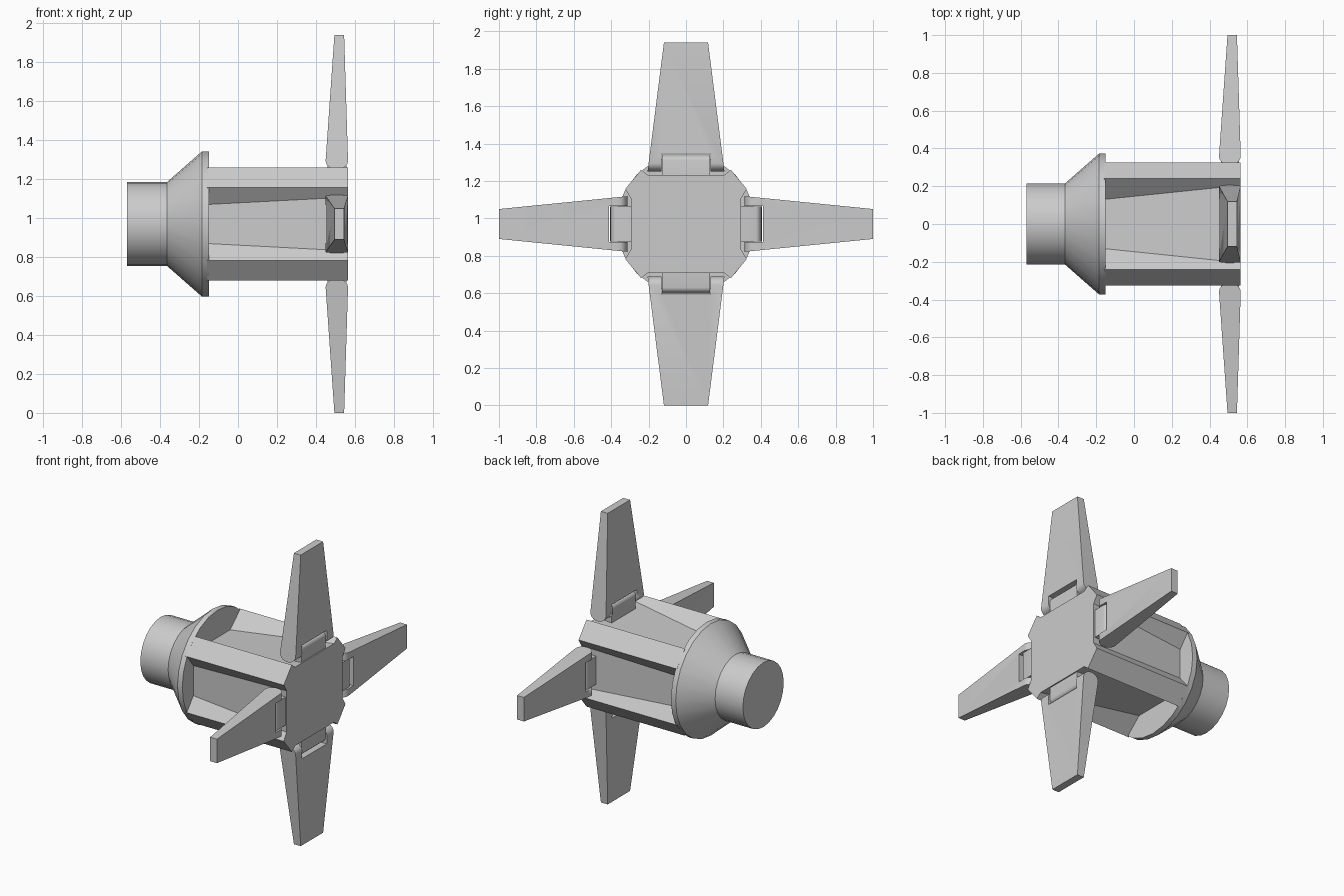
import bpy, bmesh, math
from mathutils import Vector

if "Cube" in bpy.data.objects:
    bpy.data.objects.remove(bpy.data.objects["Cube"])

AXIS_Z = 0.97
grey = bpy.data.materials.new("light_grey")
grey.diffuse_color = (0.6, 0.6, 0.6, 1)
grey.use_nodes = True
grey.node_tree.nodes["Principled BSDF"].inputs["Base Color"].default_value = grey.diffuse_color


def add_object(name, rings, angle=30):
    """Skin a closed solid through matching rings of points."""
    bm = bmesh.new()
    loops = [[bm.verts.new(p) for p in ring] for ring in rings]
    n = len(loops[0])
    for a, b in zip(loops, loops[1:]):
        for i in range(n):
            j = (i + 1) % n
            bm.faces.new((a[i], a[j], b[j], b[i]))
    bm.faces.new(loops[0])
    bm.faces.new(loops[-1])
    bmesh.ops.recalc_face_normals(bm, faces=bm.faces)
    me = bpy.data.meshes.new(name)
    bm.to_mesh(me)
    bm.free()
    ob = bpy.data.objects.new(name, me)
    bpy.context.collection.objects.link(ob)
    me.materials.append(grey)
    bpy.ops.object.select_all(action='DESELECT')
    bpy.context.view_layer.objects.active = ob
    ob.select_set(True)
    bpy.ops.object.shade_smooth_by_angle(angle=math.radians(angle))
    return ob


def prism(name, profile, half_width, direction):
    """Extrude an (x, radius) profile sideways; half_width depends on radius."""
    out = Vector((0, *direction))
    side = Vector((0, -direction[1], direction[0]))
    centre = Vector((0, 0, AXIS_Z))
    rings = [[centre + Vector((x, 0, 0)) + out * r + side * (s * half_width(r))
              for x, r in profile] for s in (-1, 1)]
    return add_object(name, rings)


def arc(cx, cr, rx, rr, start, steps=10):
    """Half ellipse in the (x, radius) plane."""
    return [(cx + rx * math.cos(start + math.pi * i / steps),
             cr + rr * math.sin(start + math.pi * i / steps)) for i in range(steps + 1)]


# nozzle, flared cone and rim
SIDES = 24
outline = [(-0.57, 0.215), (-0.365, 0.215), (-0.185, 0.373), (-0.15, 0.373)]
add_object("nozzle_and_rim", [
    [(x, r * math.cos(2 * math.pi * i / SIDES), AXIS_Z + r * math.sin(2 * math.pi * i / SIDES))
     for i in range(SIDES)] for x, r in outline])


# body with four chamfered corners and tapered channels between them
def section(x, top_floor, side_floor):
    quarter = [side_floor, (0.325, 0.187), (0.24, 0.29), top_floor]
    pts = []
    for sy, sz, step in ((1, 1, 1), (-1, 1, -1), (-1, -1, 1), (1, -1, -1)):
        pts += [(x, sy * y, AXIS_Z + sz * z) for y, z in quarter[::step]]
    return pts


add_object("body", [section(-0.16, (0.13, 0.19), (0.255, 0.10)),
                    section(0.565, (0.205, 0.262), (0.295, 0.138))], 10)

# four folding fins: direction, root radius, tip radius, root and tip half widths, hinge half width
for name, direction, root, tip, w0, w1, hinge in (
        ("top", (0, 1), 0.285, 0.97, 0.205, 0.118, 0.13),
        ("bottom", (0, -1), 0.285, 0.97, 0.205, 0.118, 0.13),
        ("front", (-1, 0), 0.318, 1.0, 0.148, 0.08, 0.097),
        ("back", (1, 0), 0.318, 1.0, 0.148, 0.08, 0.097)):
    floor = root - 0.025

    # tapered fin with rounded root
    profile = arc(0.5075, root + 0.04, 0.0575, 0.045, math.pi) + [(0.545, tip), (0.495, tip)]
    fin = prism(name + "_fin", profile,
                lambda r: w0 + (w1 - w0) * (r - root) / (tip - root), direction)

    # slot in the fin root
    slot = prism(name + "_slot_cutter",
                 [(0.4, root - 0.1), (0.6, root - 0.1), (0.6, floor + 0.118), (0.4, floor + 0.118)],
                 lambda r: hinge, direction)
    slot.hide_render = True
    slot.hide_viewport = True
    slot.display_type = 'WIRE'
    cut = fin.modifiers.new("slot", 'BOOLEAN')
    cut.operation = 'DIFFERENCE'
    cut.solver = 'EXACT'
    cut.object = slot

    # hinge block with rounded top
    prism(name + "_hinge",
          [(0.46, floor - 0.03), (0.556, floor - 0.03)]
          + arc(0.508, floor + 0.08, 0.048, 0.032, 0),
          lambda r: hinge - 0.003, direction)
